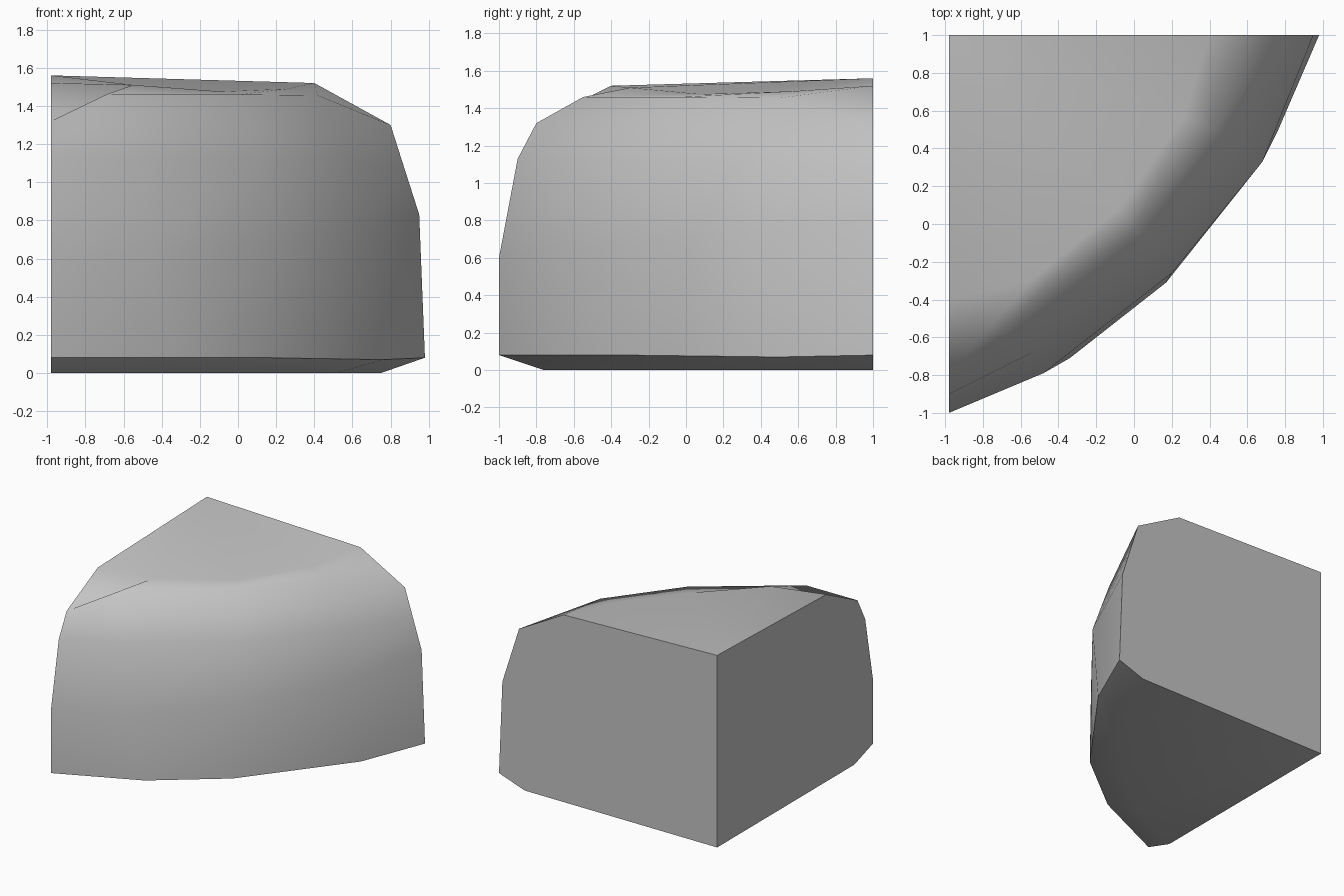
import bpy, bmesh, math
from mathutils import Vector

cube = bpy.data.objects.get("Cube")
if cube:
    bpy.data.objects.remove(cube, do_unlink=True)

stone = bpy.data.materials.new("stone grey")
stone.use_nodes = True
colour = (0.55, 0.55, 0.55, 1)
stone.diffuse_color = colour
stone.node_tree.nodes["Principled BSDF"].inputs["Base Color"].default_value = colour

# Contours of the weathered face, each running from the left wall to the back wall
L, B = -0.98, 1.0
contours = [
    # flat base
    [(L, -.76, 0), (-.44, -.51, 0), (.03, -.12, 0), (.52, .44, 0), (.75, B, 0)],
    # lower rim
    [(L, -1, .08), (-.34, -.71, .08), (.17, -.31, .08), (.76, .49, .07), (.98, B, .08)],
    # middle
    [(L, -1, .6), (-.48, -.79, .62), (.20, -.26, .68), (.68, .33, .75), (.95, B, .83)],
    # upper
    [(L, -.9, 1.13), (-.54, -.68, 1.13), (.12, -.17, 1.13), (.58, .40, 1.12), (.87, B, 1.08)],
    # shoulder
    [(L, -.8, 1.32), (-.69, -.55, 1.46), (.01, -.03, 1.46), (.42, .50, 1.455), (.8, B, 1.3)],
    # top edge
    [(L, -.4, 1.52), (-.55, -.30, 1.51), (-.08, .08, 1.475), (.26, .56, 1.49), (.4, B, 1.52)],
]

bm = bmesh.new()
grid = [[bm.verts.new(p) for p in row] for row in contours]
base_corner = bm.verts.new((L, B, 0))
top_corner = bm.verts.new((L, B, 1.56))

# Rounded outer face
for low, high in zip(grid, grid[1:]):
    for i in range(len(low) - 1):
        bm.faces.new((low[i], low[i + 1], high[i + 1], high[i]))

# Top and base fan out from the square corner
for i in range(len(grid[0]) - 1):
    bm.faces.new((grid[-1][i], grid[-1][i + 1], top_corner))
    bm.faces.new((grid[0][i + 1], grid[0][i], base_corner))

# Two flat walls
bm.faces.new([base_corner] + [row[0] for row in grid] + [top_corner])
bm.faces.new([top_corner] + [row[-1] for row in reversed(grid)] + [base_corner])
bmesh.ops.recalc_face_normals(bm, faces=bm.faces)

mesh = bpy.data.meshes.new("corner_rock")
bm.to_mesh(mesh)
bm.free()
mesh.materials.append(stone)
rock = bpy.data.objects.new("corner_rock", mesh)
bpy.context.collection.objects.link(rock)

# Smooth weathered face, crisp walls and rim
bpy.ops.object.select_all(action='DESELECT')
rock.select_set(True)
bpy.context.view_layer.objects.active = rock
bpy.ops.object.shade_smooth_by_angle(angle=math.radians(55))
